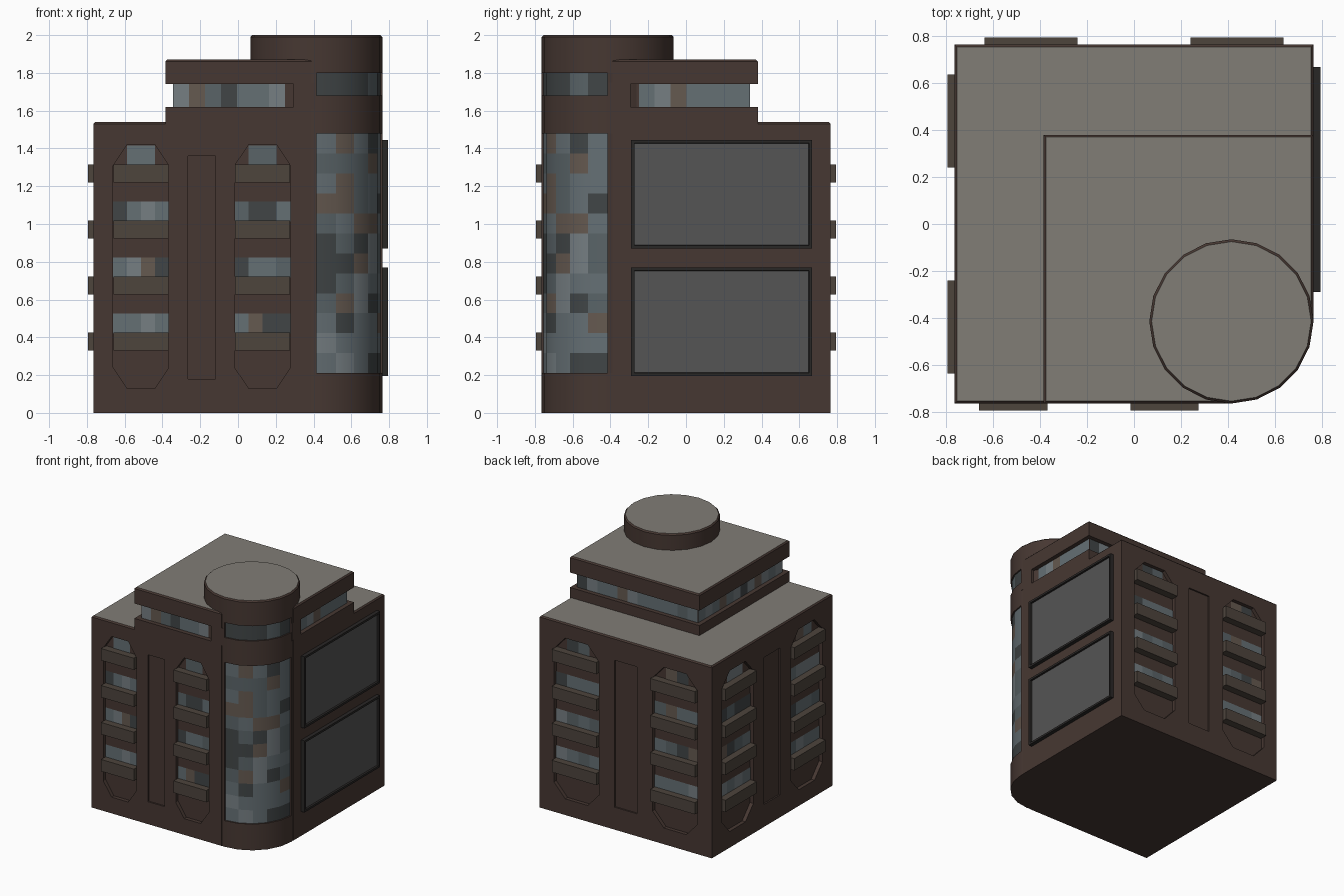
import bpy, bmesh, math, random
from mathutils import Matrix, Vector

if "Cube" in bpy.data.objects:
    bpy.data.objects.remove(bpy.data.objects["Cube"])

random.seed(4)
W = 0.765            # half width of the building
C, R = 0.415, 0.35   # corner tower centre offset and radius


def mat(name, r, g, b):
    m = bpy.data.materials.new(name)
    m.diffuse_color = (r, g, b, 1)
    m.use_nodes = True
    m.node_tree.nodes["Principled BSDF"].inputs["Base Color"].default_value = m.diffuse_color
    return m


WALL = mat("wall_brown", 0.062, 0.039, 0.032)
ROOF = mat("roof_grey", 0.22, 0.205, 0.18)
LOUVRE = mat("louvre_brown", 0.075, 0.058, 0.046)
FRAME = mat("frame_dark", 0.022, 0.02, 0.019)
PANEL = mat("panel_grey", 0.09, 0.09, 0.09)
GLASS = [mat("glass_mid", 0.13, 0.16, 0.175), mat("glass_pale", 0.18, 0.21, 0.225),
         mat("glass_steel", 0.10, 0.125, 0.135), mat("glass_dark", 0.052, 0.06, 0.062),
         mat("glass_brown", 0.13, 0.10, 0.08)]


def finish(name, bm, mats, recalc=True):
    if recalc:
        bmesh.ops.recalc_face_normals(bm, faces=bm.faces)
    me = bpy.data.meshes.new(name)
    bm.to_mesh(me)
    bm.free()
    for m in mats:
        me.materials.append(m)
    ob = bpy.data.objects.new(name, me)
    bpy.context.collection.objects.link(ob)
    return ob


def add_prism(bm, pts, vec):
    """Extrude a flat outline of 3D points along vec."""
    f = bm.faces.new([bm.verts.new(p) for p in pts])
    ext = bmesh.ops.extrude_face_region(bm, geom=[f])["geom"]
    bmesh.ops.translate(bm, vec=vec, verts=[v for v in ext if isinstance(v, bmesh.types.BMVert)])


def add_box(bm, x0, x1, y0, y1, z0, z1, M=Matrix()):
    pts = [(x0, y0, z0), (x1, y0, z0), (x1, y1, z0), (x0, y1, z0)]
    add_prism(bm, [M @ Vector(p) for p in pts], (0, 0, z1 - z0))


def slab(name, pts, z0, z1, bevel=0.0):
    """Vertical prism; a bevelled one gets a bevelled top rim and a roof surface."""
    bm = bmesh.new()
    add_prism(bm, [(x, y, z0) for x, y in pts], (0, 0, z1 - z0))
    bmesh.ops.recalc_face_normals(bm, faces=bm.faces)
    if bevel:
        rim = [e for e in bm.edges if all(abs(v.co.z - z1) < 1e-5 for v in e.verts)]
        bmesh.ops.bevel(bm, geom=rim, offset=bevel, segments=1, affect='EDGES')
    ob = finish(name, bm, [WALL, ROOF])
    if bevel:
        paint_roof(ob, z1)
    return ob


def paint_roof(ob, z):
    for p in ob.data.polygons:
        p.material_index = int(p.normal.z > 0.95 and p.center.z > z - 0.005)


def smooth(ob):
    bpy.context.view_layer.objects.active = ob
    ob.select_set(True)
    bpy.ops.object.shade_smooth_by_angle(angle=math.radians(30))
    ob.select_set(False)


def add_panes(bm, fn, cols, rows):
    """Grid of window panes, each with a random glass tint."""
    v = [[bm.verts.new(fn(i / cols, j / rows)) for i in range(cols + 1)] for j in range(rows + 1)]
    for j in range(rows):
        for i in range(cols):
            f = bm.faces.new((v[j][i], v[j][i + 1], v[j + 1][i + 1], v[j + 1][i]))
            f.material_index = random.choices(range(5), (8, 5, 5, 4, 2))[0]


def flat(x0, x1, y, z0, z1, M=Matrix()):
    return lambda u, v: M @ Vector((x0 + (x1 - x0) * u, y, z0 + (z1 - z0) * v))


def footprint(x0, y1, o):
    """Square plan with the front right corner left open for the tower."""
    return [(x0, y1), (o, y1), (o, -0.39), (0.39, -0.39), (0.39, -o), (x0, -o)]


# Main block, with niches cut into three facades
body = slab("main_block", footprint(-W, W, W), 0, 1.54, 0.01)
facades = {"front": (0, -0.192, 0.735), "left": (-90, 0, 1), "back": (180, 0, 1)}
cut = bmesh.new()
D = 0.03             # niche depth
for side, (ang, cx, s) in facades.items():
    M = (Matrix.Rotation(math.radians(ang), 4, 'Z') @ Matrix.Translation((cx, -W, 0))
         @ Matrix.Diagonal((s, 1, 1, 1)))
    inward = M.to_3x3() @ Vector((0, 0.1 + D, 0))
    add_box(cut, -0.1, 0.1, -0.1, 0.012, 0.18, 1.36, M)
    glass, bars = bmesh.new(), bmesh.new()
    for c in (-0.438, 0.438):
        outline = [(-.1, .13), (.1, .13), (.2, .24), (.2, 1.31), (.1, 1.42), (-.1, 1.42), (-.2, 1.31), (-.2, .24)]
        add_prism(cut, [M @ Vector((c + x, -0.1, z)) for x, z in outline], inward)
        for k in range(4):
            z = 0.33 + 0.297 * k
            add_box(bars, c - 0.198, c + 0.198, -0.03, D + 0.01, z, z + 0.095, M)
            w, n = (0.2, 4) if k < 3 else (0.1, 2)
            add_panes(glass, flat(c - w, c + w, D - 0.004, z + 0.09, z + 0.195, M), n, 1)
    finish(side + "_louvres", bars, [LOUVRE])
    finish(side + "_window_panes", glass, GLASS, False)
cutter = finish("niche_cutter", cut, [])
cutter.hide_render = True
mod = body.modifiers.new("niches", 'BOOLEAN')
mod.operation, mod.object, mod.solver = 'DIFFERENCE', cutter, 'EXACT'
bpy.context.view_layer.objects.active = body
bpy.ops.object.modifier_apply(modifier=mod.name)
bpy.data.objects.remove(cutter)
paint_roof(body, 1.54)

# Upper storey: base, recessed window band, roof slab
slab("upper_base", footprint(-0.385, 0.38, W), 1.52, 1.62)
slab("upper_core", footprint(-0.345, 0.34, 0.725), 1.61, 1.75)
slab("upper_roof", footprint(-0.385, 0.38, W), 1.74, 1.87, 0.01)
bm = bmesh.new()
add_box(bm, 0.295, 0.41, -W, -0.7, 1.61, 1.75)
add_box(bm, 0.7, W, -0.41, -0.295, 1.61, 1.75)
finish("upper_jambs", bm, [WALL])
bm = bmesh.new()
turn = lambda a: Matrix.Rotation(math.radians(a), 4, 'Z')
add_panes(bm, flat(-0.345, 0.25, -0.73, 1.62, 1.74), 7, 1)
add_panes(bm, flat(-0.25, 0.34, -0.73, 1.62, 1.74, turn(90)), 7, 1)
add_panes(bm, flat(-0.725, 0.345, -0.345, 1.62, 1.74, turn(180)), 12, 1)
add_panes(bm, flat(-0.34, 0.725, -0.35, 1.62, 1.74, turn(-90)), 12, 1)
finish("upper_window_panes", bm, GLASS, False)


# Corner tower: solid bands alternating with quarter-round window recesses
def on_tower(r, deg):
    a = math.radians(deg)
    return (C + r * math.cos(a), -C + r * math.sin(a))


ring = [on_tower(R, 18 * i) for i in range(20)]
notched = ([on_tower(R, 18 * i) for i in range(16)]
           + [on_tower(R - 0.015, 270 + 18 * i) for i in range(6)])
for name, pts, z0, z1, bev in (("tower_base", ring, 0, 0.21, 0), ("tower_shaft", notched, 0.21, 1.48, 0),
                               ("tower_middle_band", ring, 1.48, 1.68, 0),
                               ("tower_upper_shaft", notched, 1.68, 1.80, 0),
                               ("tower_cap", ring, 1.80, 2.0, 0.01)):
    smooth(slab(name, pts, z0, z1, bev))
for name, z0, z1, rows in (("tower_window", 0.21, 1.48, 12), ("tower_upper_window", 1.68, 1.80, 1)):
    bm = bmesh.new()
    add_panes(bm, lambda u, v: (*on_tower(R - 0.011, 270 + 90 * u), z0 + (z1 - z0) * v), 5, rows)
    smooth(finish(name, bm, GLASS, False))

# Two large framed panels on the right wall
for name, z0, z1 in (("lower_panel", 0.195, 0.77), ("upper_panel", 0.87, 1.445)):
    bm = bmesh.new()
    add_box(bm, W - 0.01, 0.795, -0.29, 0.668, z0, z1)
    bmesh.ops.recalc_face_normals(bm, faces=bm.faces)
    face = max(bm.faces, key=lambda f: f.calc_center_median().x)
    bmesh.ops.inset_region(bm, faces=[face], thickness=0.024)
    bmesh.ops.inset_region(bm, faces=[face], thickness=0.002, depth=-0.015)
    face.material_index = 1
    finish(name, bm, [FRAME, PANEL], False)
